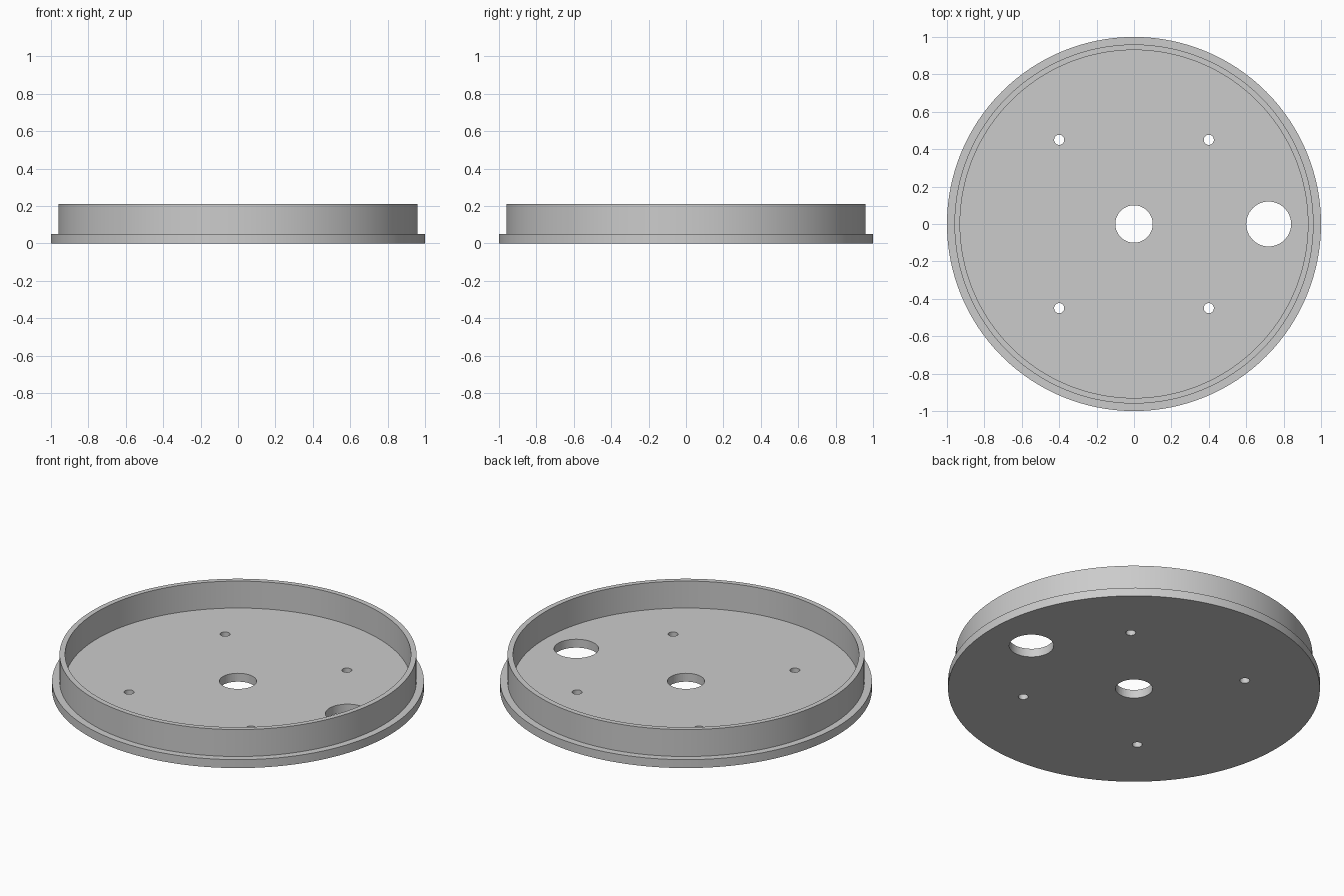
import bpy, bmesh, math
from mathutils import Matrix, Vector

cube = bpy.data.objects.get("Cube")
if cube:
    bpy.data.objects.remove(cube, do_unlink=True)

SEGMENTS = 128
FLOOR, TOP = 0.05, 0.21

grey = bpy.data.materials.new("plain grey")
grey.use_nodes = True
colour = (0.6, 0.6, 0.6, 1)
grey.diffuse_color = colour
grey.node_tree.nodes["Principled BSDF"].inputs["Base Color"].default_value = colour


def add_object(name, bm):
    bmesh.ops.recalc_face_normals(bm, faces=bm.faces)
    mesh = bpy.data.meshes.new(name)
    bm.to_mesh(mesh)
    bm.free()
    obj = bpy.data.objects.new(name, mesh)
    bpy.context.collection.objects.link(obj)
    mesh.materials.append(grey)
    return obj


# Flanged lid: one profile revolved into floor, flange and upright rim
profile = [(0, 0), (1, 0), (1, FLOOR), (0.96, FLOOR), (0.96, TOP),
           (0.93, TOP), (0.93, FLOOR), (0, FLOOR)]
bm = bmesh.new()
verts = [bm.verts.new((r, 0, z)) for r, z in profile]
edges = [bm.edges.new(pair) for pair in zip(verts, verts[1:])]
bmesh.ops.spin(bm, geom=verts + edges, axis=(0, 0, 1), cent=(0, 0, 0),
               angle=math.tau, steps=SEGMENTS, use_duplicate=False)
bmesh.ops.remove_doubles(bm, verts=bm.verts, dist=0.0001)
lid = add_object("flanged_lid", bm)

# Hole cutters: centre hole, side cable hole and four screw holes
holes = [(0, 0, 0.1), (0.72, 0, 0.12)]
holes += [(sx * 0.4, sy * 0.45, 0.027) for sx in (-1, 1) for sy in (-1, 1)]
bm = bmesh.new()
for x, y, r in holes:
    bmesh.ops.create_cone(bm, cap_ends=True, segments=48, radius1=r, radius2=r,
                          depth=0.2, matrix=Matrix.Translation(Vector((x, y, FLOOR / 2))))
cutter = add_object("hole_cutter", bm)
cutter.hide_render = True

# Cut the holes, then remove the cutter
cut = lid.modifiers.new("holes", 'BOOLEAN')
cut.object = cutter
cut.operation = 'DIFFERENCE'
cut.solver = 'EXACT'
bpy.ops.object.select_all(action='DESELECT')
bpy.context.view_layer.objects.active = lid
lid.select_set(True)
bpy.ops.object.modifier_apply(modifier=cut.name)
bpy.data.objects.remove(cutter, do_unlink=True)

# Smooth round walls with crisp corners
bpy.ops.object.shade_smooth_by_angle(angle=math.radians(30))
